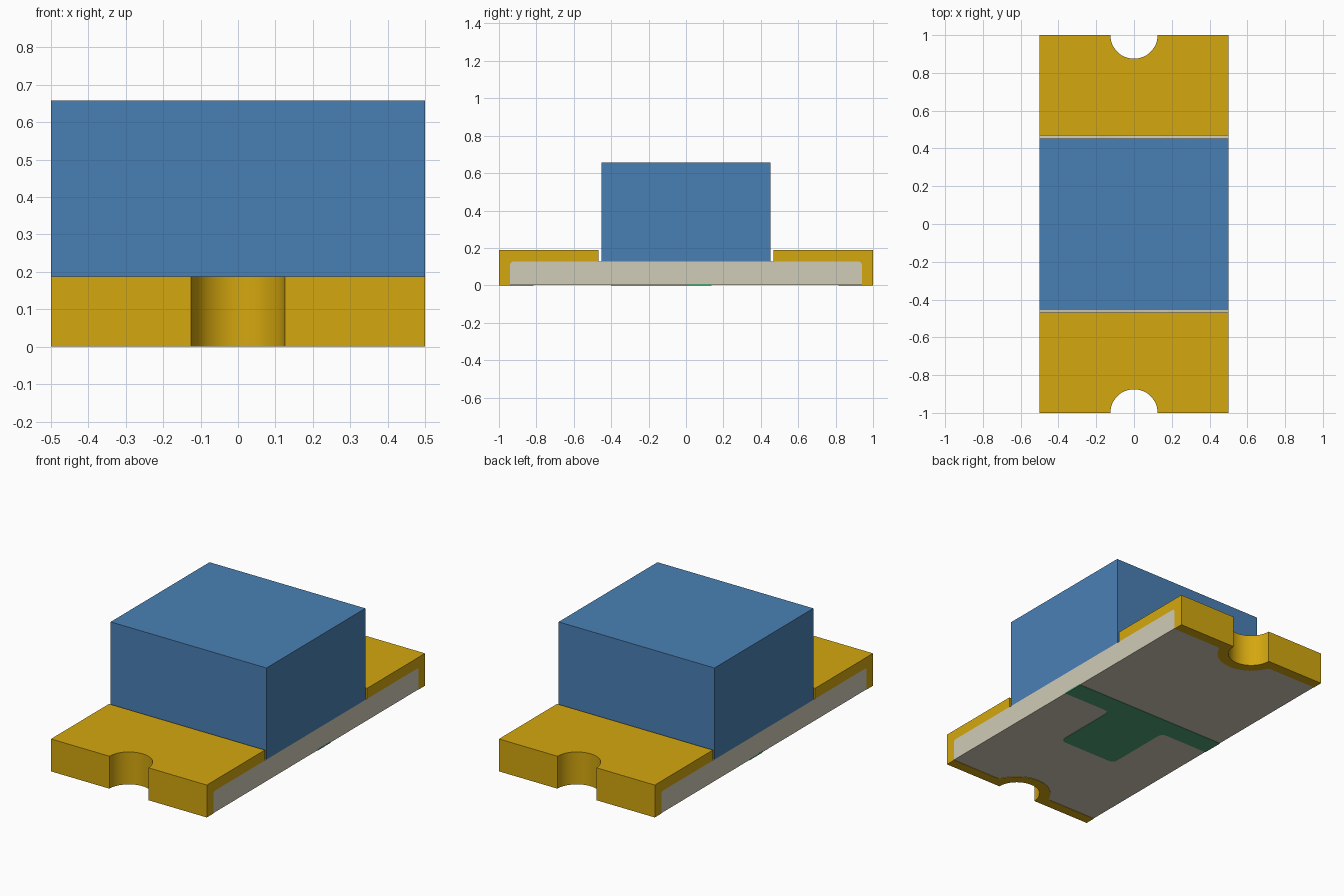
import bpy, bmesh, math
from mathutils import Vector

cube = bpy.data.objects.get("Cube")
if cube:
    bpy.data.objects.remove(cube, do_unlink=True)


def material(name, rgb):
    lin = [((c / 255 + 0.055) / 1.055) ** 2.4 for c in rgb] + [1.0]
    m = bpy.data.materials.new(name)
    m.use_nodes = True
    m.diffuse_color = lin
    node = next(n for n in m.node_tree.nodes if n.type == 'BSDF_PRINCIPLED')
    node.inputs["Base Color"].default_value = lin
    return m


GOLD = material("gold", (212, 167, 15))
BLUE = material("blue", (73, 128, 181))
CERAMIC = material("ceramic", (209, 204, 183))
GREEN = material("green", (80, 162, 119))


def prism(name, outline, z0, z1, mat, bevel_ends=0.0):
    """Extrude an xy outline; optionally round the top edges at both ends."""
    bm = bmesh.new()
    base = bm.faces.new([bm.verts.new((x, y, z0)) for x, y in outline])
    ext = bmesh.ops.extrude_face_region(bm, geom=[base])
    top = [g for g in ext["geom"] if isinstance(g, bmesh.types.BMVert)]
    bmesh.ops.translate(bm, verts=top, vec=(0, 0, z1 - z0))
    bmesh.ops.recalc_face_normals(bm, faces=bm.faces)
    if bevel_ends:
        edges = [e for e in bm.edges
                 if all(v.co.z > z1 - 1e-5 for v in e.verts)
                 and e.verts[0].co.y * e.verts[1].co.y > 0]
        bmesh.ops.bevel(bm, geom=edges, offset=bevel_ends, segments=3,
                        profile=0.5, affect='EDGES', clamp_overlap=True)
    mesh = bpy.data.meshes.new(name)
    bm.to_mesh(mesh)
    bm.free()
    mesh.materials.append(mat)
    ob = bpy.data.objects.new(name, mesh)
    bpy.context.collection.objects.link(ob)
    return ob


def select(ob):
    bpy.ops.object.select_all(action='DESELECT')
    ob.select_set(True)
    bpy.context.view_layer.objects.active = ob


def smooth(ob):
    select(ob)
    bpy.ops.object.shade_smooth_by_angle(angle=math.radians(30))


def notched_end(half_width, end_y, radius, steps):
    """Right-to-left line along the back end, with a round notch about y = 1."""
    a0 = math.asin((end_y - 1) / radius)
    a1 = -math.pi - a0
    arc = [(radius * math.cos(a), 1 + radius * math.sin(a))
           for a in (a0 + (a1 - a0) * i / steps for i in range(steps + 1))]
    return [(half_width, end_y)] + arc + [(-half_width, end_y)]


def rounded(points, corners, r, steps=4):
    """Replace the listed corners of an outline with small curves."""
    out = []
    for i, p in enumerate(points):
        if i not in corners:
            out.append(p)
            continue
        p = Vector(p)
        a = p + (Vector(points[i - 1]) - p).normalized() * r
        b = p + (Vector(points[(i + 1) % len(points)]) - p).normalized() * r
        for k in range(steps + 1):
            t = k / steps
            out.append(tuple(a * (1 - t) ** 2 + p * 2 * t * (1 - t) + b * t * t))
    return out


def board_outline(half_width):
    end = rounded(notched_end(half_width, 0.94, 0.185, 12), (1, 13), 0.02)
    return end + [(-x, -y) for x, y in end]


# Ceramic board, and a wider copy that hollows out the terminals
TOP = 0.127
board = prism("board", board_outline(0.5), 0.002, TOP, CERAMIC, 0.015)
cutter = prism("board_cutter", board_outline(0.6), -0.1, TOP, CERAMIC, 0.015)
smooth(board)

# Gold end terminals wrapping the board
for name, s in (("back_terminal", 1), ("front_terminal", -1)):
    outline = [(-0.5, 0.468), (0.5, 0.468)] + notched_end(0.5, 1.0, 0.125, 32)
    ob = prism(name, [(s * x, s * y) for x, y in outline], 0.0, 0.188, GOLD)
    mod = ob.modifiers.new("hollow", 'BOOLEAN')
    mod.operation = 'DIFFERENCE'
    mod.solver = 'EXACT'
    mod.object = cutter
    select(ob)
    bpy.ops.object.modifier_apply(modifier=mod.name)
    smooth(ob)
bpy.data.objects.remove(cutter, do_unlink=True)

# Lens block
prism("lens_block", [(-0.5, -0.453), (0.5, -0.453), (0.5, 0.453), (-0.5, 0.453)],
      TOP, 0.658, BLUE)

# Green T-shaped polarity mark on the underside
W = 0.5005
tee = [(-W, 0.137), (-W, 0.013), (-0.188, 0.013), (-0.188, -0.4),
       (0.188, -0.4), (0.188, 0.013), (W, 0.013), (W, 0.137)]
prism("polarity_mark", rounded(tee, (2, 3, 4, 5), 0.035), 0.0, 0.008, GREEN)
